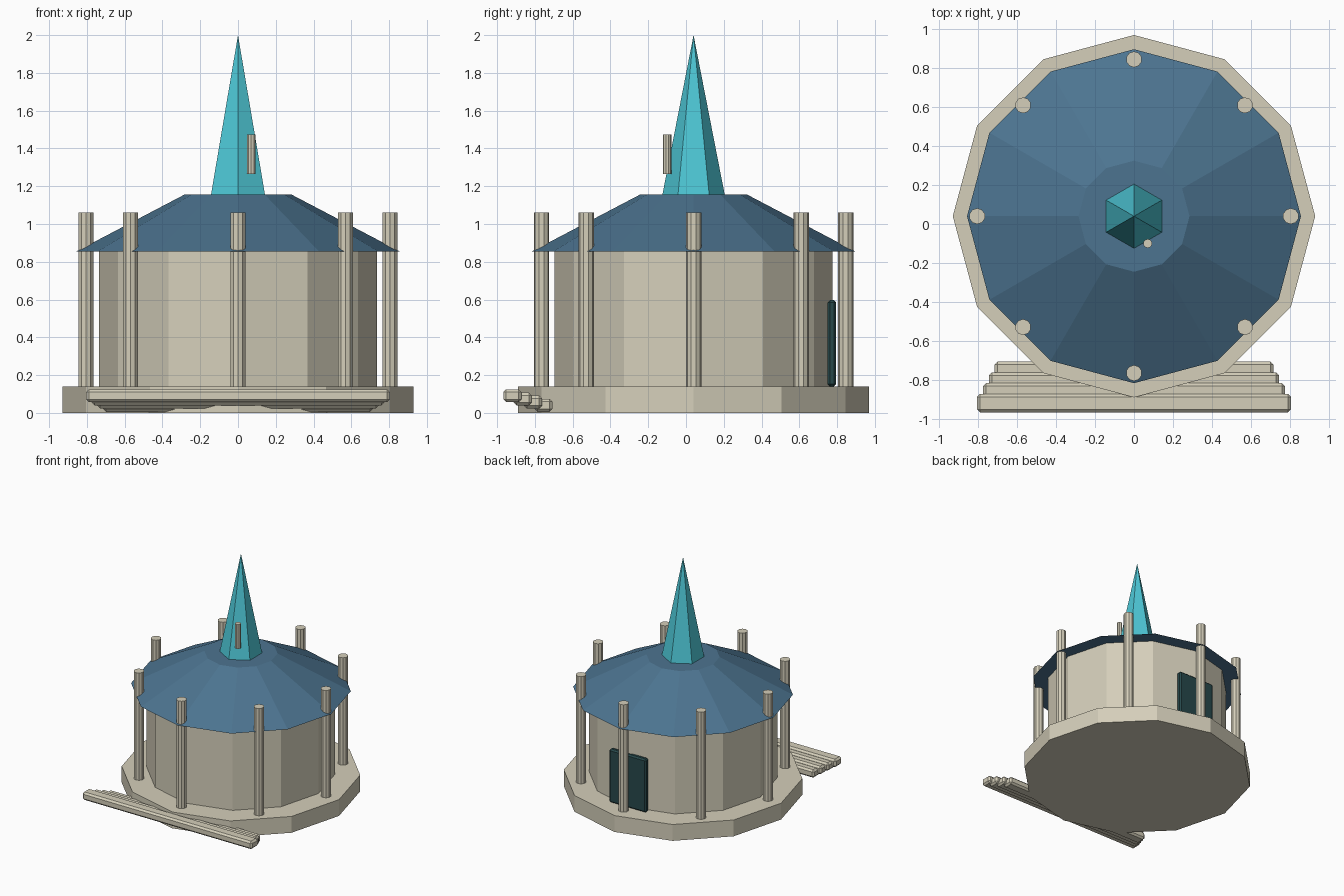
import bpy
import bmesh
from math import sin, cos, tau
from mathutils import Matrix

cube = bpy.data.objects.get("Cube")
if cube:
    bpy.data.objects.remove(cube, do_unlink=True)

CENTRE_Y = 0.04   # axis of the round building
FLOOR = 0.14      # top of the plinth
EAVES = 0.855
ROOF_TOP = 1.155


def material(name, rgb):
    mat = bpy.data.materials.new(name)
    mat.use_nodes = True
    colour = (*rgb, 1.0)
    mat.diffuse_color = colour
    bsdf = next(n for n in mat.node_tree.nodes if n.type == 'BSDF_PRINCIPLED')
    bsdf.inputs["Base Color"].default_value = colour
    return mat


stone = material("pale_stone", (0.66, 0.62, 0.49))
slate = material("blue_roof", (0.073, 0.175, 0.28))
teal = material("bright_teal", (0.075, 0.57, 0.67))
dark = material("dark_teal", (0.02, 0.065, 0.07))


def finish(name, bm, mat):
    bmesh.ops.recalc_face_normals(bm, faces=bm.faces)
    mesh = bpy.data.meshes.new(name)
    bm.to_mesh(mesh)
    bm.free()
    mesh.materials.append(mat)
    obj = bpy.data.objects.new(name, mesh)
    bpy.context.collection.objects.link(obj)
    return obj


def prism(name, mat, sides, z0, z1, r0, r1=None, x=0.0, y=CENTRE_Y):
    """Upright prism or taper with a corner on +y."""
    bm = bmesh.new()
    bmesh.ops.create_cone(bm, cap_ends=True, segments=sides, radius1=r0,
                          radius2=r0 if r1 is None else r1, depth=z1 - z0,
                          matrix=Matrix.Translation((x, y, (z0 + z1) / 2)))
    bmesh.ops.remove_doubles(bm, verts=bm.verts, dist=0.0001)
    return finish(name, bm, mat)


def block(name, mat, low, high, bevel):
    """Box between two corners with chamfered edges."""
    size = [h - l for l, h in zip(low, high)]
    mid = [(h + l) / 2 for l, h in zip(low, high)]
    bm = bmesh.new()
    bmesh.ops.create_cube(bm, size=1, matrix=Matrix.Translation(mid) @ Matrix.Diagonal((*size, 1)))
    bmesh.ops.bevel(bm, geom=bm.edges[:], offset=bevel, segments=1, affect='EDGES')
    return finish(name, bm, mat)


# Round body: plinth, wall, roof and spire
prism("plinth", stone, 12, 0, FLOOR, 0.93)
prism("wall", stone, 12, FLOOR, EAVES, 0.735)
prism("roof", slate, 12, EAVES, ROOF_TOP, 0.857, 0.285)
prism("spire", teal, 6, ROOF_TOP, 2.0, 0.165, 0)

# Ring of columns piercing the eaves
for i in range(8):
    a = tau * i / 8
    prism(f"column_{i + 1}", stone, 10, FLOOR, 1.06, 0.041,
          x=0.805 * cos(a), y=CENTRE_Y + 0.805 * sin(a))

# Small post beside the spire
prism("roof_post", stone, 10, 1.265, 1.475, 0.023, x=0.07, y=-0.10)

# Front steps, each one shorter and lower towards the plinth
for i in range(4):
    half = 0.805 - 0.03 * i
    y = -0.967 + 0.055 * i
    z = 0.057 - 0.017 * i
    block(f"step_{i + 1}", stone, (-half, y, z), (half, y + 0.095, z + 0.068), 0.015)

# Door at the back
block("door", dark, (-0.175, 0.75, FLOOR), (0.175, 0.795, 0.597), 0.012)
